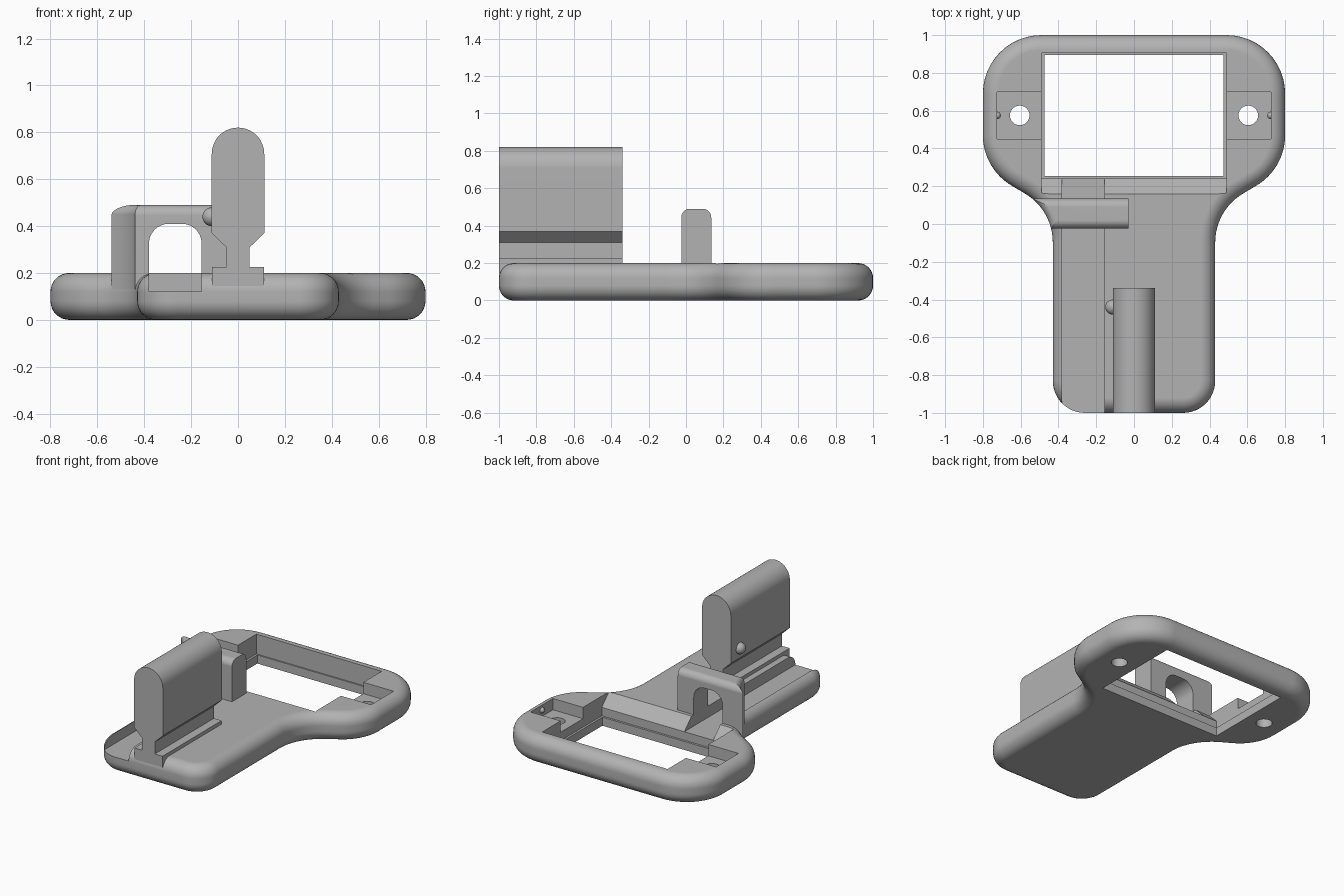
import bpy, bmesh, math
from mathutils import Vector

if "Cube" in bpy.data.objects:
    bpy.data.objects.remove(bpy.data.objects["Cube"], do_unlink=True)

grey = bpy.data.materials.new("plain grey")
grey.use_nodes = True
grey.diffuse_color = (0.45, 0.45, 0.45, 1)
grey.node_tree.nodes["Principled BSDF"].inputs["Base Color"].default_value = grey.diffuse_color


def make_object(name, bm):
    bmesh.ops.recalc_face_normals(bm, faces=bm.faces)
    mesh = bpy.data.meshes.new(name)
    bm.to_mesh(mesh)
    bm.free()
    mesh.materials.append(grey)
    ob = bpy.data.objects.new(name, mesh)
    bpy.context.collection.objects.link(ob)
    return ob


def arc(cx, cy, r, a0, a1, n=12):
    angles = [math.radians(a0 + (a1 - a0) * i / n) for i in range(n + 1)]
    return [(cx + r * math.cos(a), cy + r * math.sin(a)) for a in angles]


def loft(name, rings):
    bm = bmesh.new()
    loops = [[bm.verts.new(p) for p in ring] for ring in rings]
    for a, b in zip(loops, loops[1:]):
        for i in range(len(a)):
            j = (i + 1) % len(a)
            bm.faces.new((a[i], a[j], b[j], b[i]))
    bm.faces.new(loops[0])
    bm.faces.new(loops[-1])
    return make_object(name, bm)


def prism(name, profile, axis, lo, hi):
    """Extrude a 2D profile along x, y or z."""
    place = {"x": lambda p, t: (t, *p),
             "y": lambda p, t: (p[0], t, p[1]),
             "z": lambda p, t: (*p, t)}[axis]
    return loft(name, [[place(p, t) for p in profile] for t in (lo, hi)])


def box(x0, x1, y0, y1, z0, z1):
    return prism("cutter", [(x0, y0), (x1, y0), (x1, y1), (x0, y1)], "z", z0, z1)


def ball(name, x, y, z, r):
    bm = bmesh.new()
    bmesh.ops.create_uvsphere(bm, u_segments=24, v_segments=16, radius=r)
    bmesh.ops.translate(bm, verts=bm.verts, vec=Vector((x, y, z)))
    return make_object(name, bm)


def combine(ob, tool, operation="DIFFERENCE"):
    mod = ob.modifiers.new("shape", "BOOLEAN")
    mod.object, mod.operation, mod.solver = tool, operation, "EXACT"
    deps = bpy.context.evaluated_depsgraph_get()
    mesh = bpy.data.meshes.new_from_object(ob.evaluated_get(deps))
    ob.modifiers.clear()
    ob.data = mesh
    bpy.data.objects.remove(tool, do_unlink=True)


def outline(d):
    """Paddle outline, moved inwards by d: grip corner, neck, head corners."""
    half = (arc(0.26, -0.83, 0.17 - d, -90, 0)
            + arc(0.73, -0.097, 0.3 + d, 180, 120)
            + arc(0.49, 0.47, 0.31 - d, -60, 0)
            + arc(0.49, 0.69, 0.31 - d, 0, 90))
    return half + [(-x, y) for x, y in reversed(half)]


def rounded_slab(name, height, r):
    steps = [math.radians(90 * i / 8) for i in range(9)]
    levels = [(r - r * math.sin(a), r - r * math.cos(a)) for a in steps]
    levels += [(d, height - z) for d, z in reversed(levels)]
    return loft(name, [[(x, y, z) for x, y in outline(d)] for d, z in levels])


# Base plate with window, stepped ledge, sloped lip and cable channel
base = rounded_slab("base_plate", 0.2, 0.08)
combine(base, box(-0.475, 0.475, 0.255, 0.895, -0.1, 0.3))
combine(base, box(-0.49, 0.49, 0.24, 0.905, 0.06, 0.3))
combine(base, prism("cutter", [(0.06, 0.3), (0.25, 0.11), (0.25, 0.3)], "x", -0.49, 0.49))
combine(base, box(-0.38, -0.155, -1.1, 0.3, 0.12, 0.4))

# Side pockets with screw holes and small catches
for side, label in ((1, "left"), (-1, "right")):
    x0, x1 = sorted((side * 0.46, side * 0.725))
    combine(base, box(x0, x1, 0.45, 0.7, 0.12, 0.3))
    combine(base, prism("cutter", arc(side * 0.605, 0.575, 0.052, 0, 345, 23), "z", -0.1, 0.3))
    ball(label + "_catch", side * 0.725, 0.575, 0.165, 0.02)

# Arched bracket, following the outline of the plate at the neck
bracket = rounded_slab("bracket", 0.49, 0.04)
side_profile = [(-0.025, 0.13), (0.135, 0.13)] + arc(0.09, 0.445, 0.045, 0, 90) + arc(0.02, 0.445, 0.045, 90, 180)
combine(bracket, prism("cutter", side_profile, "x", -0.9, -0.03), "INTERSECT")
arch = [(-0.38, 0.05), (-0.155, 0.05)] + arc(-0.24, 0.325, 0.085, 0, 90) + arc(-0.295, 0.325, 0.085, 90, 180)
combine(bracket, prism("cutter", arch, "y", -0.2, 0.3))

# Upright holder: foot, narrow neck, flared body with a round top
right_half = [(0.11, 0.145), (0.11, 0.225), (0.05, 0.225), (0.05, 0.31), (0.112, 0.37)]
holder_profile = right_half + arc(0, 0.708, 0.112, 0, 180, 32) + [(-x, z) for x, z in reversed(right_half)]
prism("holder", holder_profile, "y", -1, -0.34)
ball("holder_knob", -0.112, -0.44, 0.44, 0.04)

# Smooth curves, crisp edges
for ob in bpy.context.collection.objects:
    if ob.type == "MESH" and grey.name in ob.data.materials:
        bpy.ops.object.select_all(action="DESELECT")
        ob.select_set(True)
        bpy.context.view_layer.objects.active = ob
        bpy.ops.object.shade_smooth_by_angle(angle=math.radians(30))
        ob.modifiers.new("clean_normals", "WEIGHTED_NORMAL").keep_sharp = True
